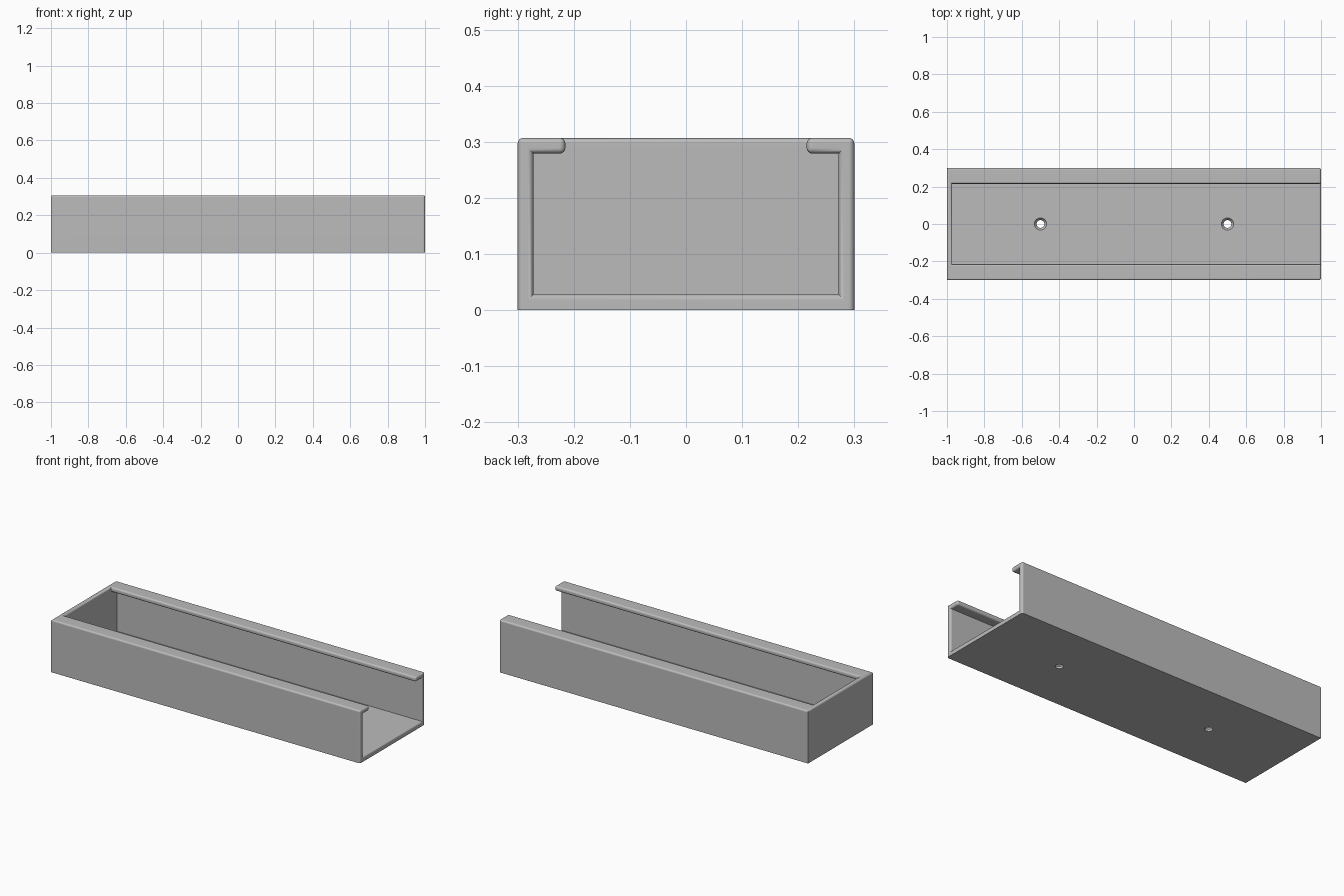
import bpy, bmesh, math

cube = bpy.data.objects.get("Cube")
if cube:
    bpy.data.objects.remove(cube, do_unlink=True)

W, H, T = 0.30, 0.307, 0.028      # half width, height, wall thickness
LIP = 0.215                       # half width of the top slot
ROUND = 0.01

grey = bpy.data.materials.new("plain grey")
grey.use_nodes = True
grey.diffuse_color = (0.5, 0.5, 0.5, 1)
grey.node_tree.nodes["Principled BSDF"].inputs["Base Color"].default_value = (0.5, 0.5, 0.5, 1)


def extrude_x(name, profile, x0, x1):
    """Solid made from a (y, z) profile swept along x."""
    bm = bmesh.new()
    face = bm.faces.new([bm.verts.new((x0, y, z)) for y, z in profile])
    res = bmesh.ops.extrude_face_region(bm, geom=[face])
    verts = [v for v in res["geom"] if isinstance(v, bmesh.types.BMVert)]
    bmesh.ops.translate(bm, verts=verts, vec=(x1 - x0, 0, 0))
    bmesh.ops.recalc_face_normals(bm, faces=bm.faces)
    return make_object(name, bm)


def make_object(name, bm):
    mesh = bpy.data.meshes.new(name)
    bm.to_mesh(mesh)
    bm.free()
    mesh.materials.append(grey)
    ob = bpy.data.objects.new(name, mesh)
    bpy.context.collection.objects.link(ob)
    return ob


def cut(target, cutter):
    mod = target.modifiers.new("cut", 'BOOLEAN')
    mod.operation = 'DIFFERENCE'
    mod.solver = 'EXACT'
    mod.object = cutter
    bpy.context.view_layer.objects.active = target
    bpy.ops.object.modifier_apply(modifier=mod.name)
    bpy.data.objects.remove(cutter, do_unlink=True)


# Tray block, hollowed by a stepped cavity that leaves the lips and end wall
tray = extrude_x("channel_tray", [(-W, 0), (W, 0), (W, H), (-W, H)], -1, 1)
half = [(W - T, T), (W - T, H - T), (LIP, H - T), (LIP, H + 0.1)]
cavity = extrude_x("cavity_cutter", half + [(-y, z) for y, z in reversed(half)], -1 + T, 1.1)
cut(tray, cavity)

# Rounded rims: top edges, open end and lip tips
bm = bmesh.new()
bm.from_mesh(tray.data)
bmesh.ops.remove_doubles(bm, verts=bm.verts, dist=1e-5)


def all_at(edge, axis, value):
    return all(abs(abs(v.co[axis]) - value) < 1e-3 for v in edge.verts)


rims = []
for e in bm.edges:
    if len(e.link_faces) != 2 or e.calc_face_angle(0) < 0.5:
        continue
    top = all_at(e, 2, H)
    open_end = all(v.co.x > 0.999 for v in e.verts) and not all_at(e, 2, 0)
    tip = all_at(e, 1, LIP) and all_at(e, 2, H - T)
    if top or open_end or tip:
        rims.append(e)
bmesh.ops.bevel(bm, geom=rims, offset=ROUND, offset_type='OFFSET', segments=4,
                profile=0.5, affect='EDGES', clamp_overlap=True)
bm.to_mesh(tray.data)
bm.free()

# Countersunk screw holes in the floor
for x in (-0.5, 0.5):
    bm = bmesh.new()
    rings = []
    for r, z in ((0.021, -0.05), (0.021, 0.012), (0.033, T), (0.033, 0.06)):
        rings.append([bm.verts.new((x + r * math.cos(a * math.tau / 32),
                                    r * math.sin(a * math.tau / 32), z)) for a in range(32)])
    for lo, hi in zip(rings, rings[1:]):
        for i in range(32):
            j = (i + 1) % 32
            bm.faces.new((lo[i], lo[j], hi[j], hi[i]))
    bm.faces.new(rings[0][::-1])
    bm.faces.new(rings[-1])
    cut(tray, make_object("hole_cutter", bm))

# Smooth rounds, flat walls
bpy.ops.object.select_all(action='DESELECT')
tray.select_set(True)
bpy.context.view_layer.objects.active = tray
bpy.ops.object.shade_smooth_by_angle(angle=math.radians(35))
weighted = tray.modifiers.new("flat_walls", 'WEIGHTED_NORMAL')
weighted.keep_sharp = True
